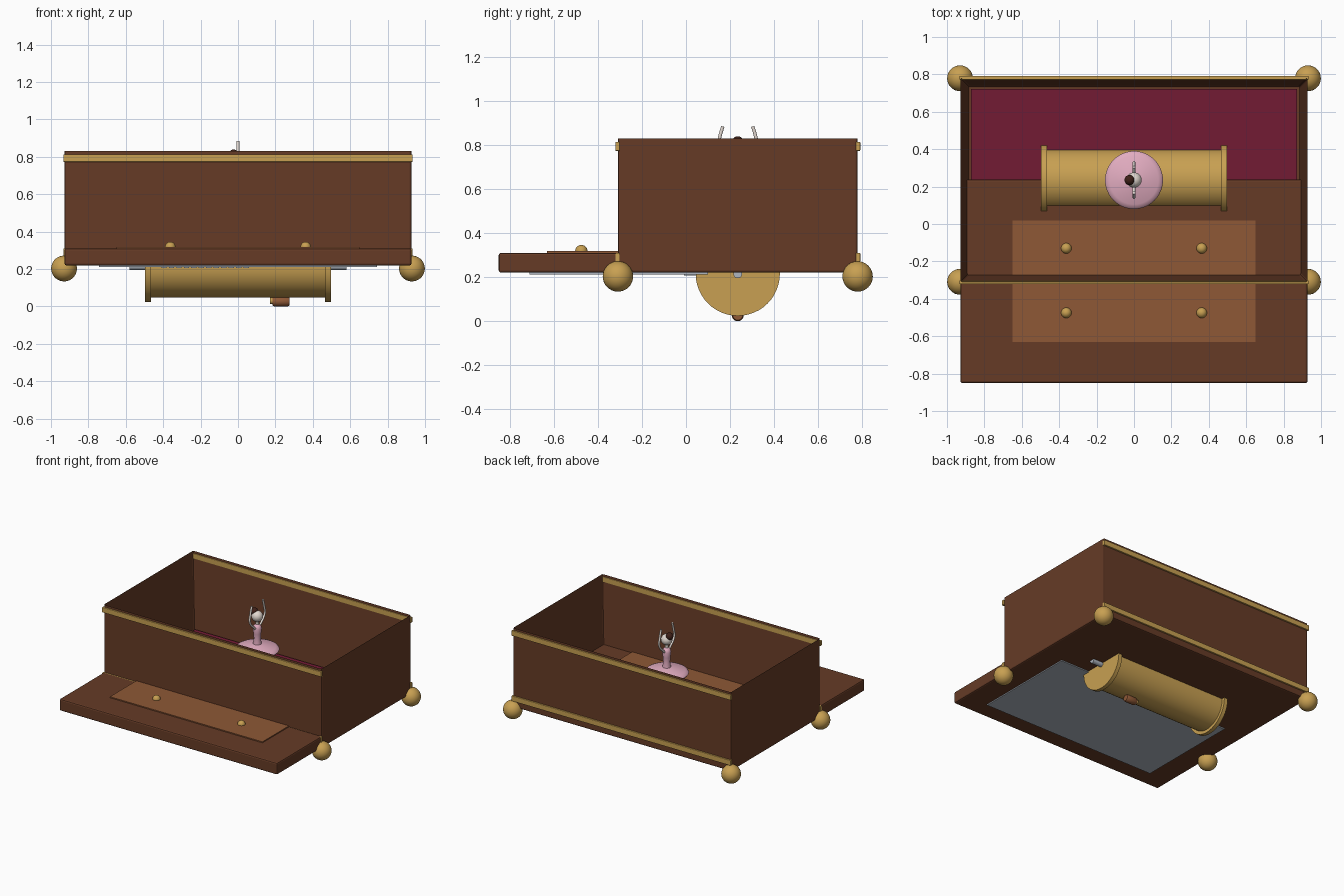
import bpy, bmesh, math
from mathutils import Vector

if "Cube" in bpy.data.objects:
    bpy.data.objects.remove(bpy.data.objects["Cube"])

CY = 0.235      # centre of box, drum and dancer in y
LY = -0.306     # centre of the lid slab in y


def srgb(c):
    c /= 255
    return c / 12.92 if c <= 0.04045 else ((c + 0.055) / 1.055) ** 2.4


def material(name, r, g, b):
    m = bpy.data.materials.new(name)
    m.diffuse_color = (srgb(r), srgb(g), srgb(b), 1)
    m.use_nodes = True
    m.node_tree.nodes["Principled BSDF"].inputs["Base Color"].default_value = m.diffuse_color
    return m


WOOD = material("wood", 102, 59, 38)
INLAY = material("inlay_wood", 142, 88, 54)
BRASS = material("brass", 200, 160, 82)
VELVET = material("velvet", 114, 27, 52)
STEEL = material("steel", 175, 182, 192)
PINK = material("pink", 226, 172, 192)
SKIN = material("porcelain", 226, 216, 208)
HAIR = material("hair", 62, 32, 24)


def finish(name, bm, mat, smooth=False, bevel=0):
    me = bpy.data.meshes.new(name)
    bmesh.ops.recalc_face_normals(bm, faces=bm.faces)
    bm.to_mesh(me)
    bm.free()
    ob = bpy.data.objects.new(name, me)
    bpy.context.collection.objects.link(ob)
    me.materials.append(mat)
    if bevel:
        mod = ob.modifiers.new("bevel", 'BEVEL')
        mod.width, mod.segments, mod.limit_method = bevel, 2, 'ANGLE'
    if smooth:
        bpy.ops.object.select_all(action='DESELECT')
        ob.select_set(True)
        bpy.context.view_layer.objects.active = ob
        bpy.ops.object.shade_smooth_by_angle(angle=math.radians(35))
    return ob


def box_bm(lo, hi):
    bm = bmesh.new()
    bmesh.ops.create_cube(bm, size=1)
    for v in bm.verts:
        v.co = [(l + h) / 2 + c * (h - l) for l, h, c in zip(lo, hi, v.co)]
    return bm


def box(name, lo, hi, mat, bevel=0):
    return finish(name, box_bm(lo, hi), mat, bevel=bevel)


def ball(name, co, r, mat, scale=(1, 1, 1)):
    bm = bmesh.new()
    bmesh.ops.create_uvsphere(bm, u_segments=32, v_segments=16, radius=r)
    for v in bm.verts:
        v.co = Vector(a * s for a, s in zip(v.co, scale)) + Vector(co)
    return finish(name, bm, mat, True)


def lathe(name, profile, co, mat, axis='Z', steps=48):
    """Spin (radius, height) points about the z or x axis."""
    bm = bmesh.new()
    vs = [bm.verts.new((r, 0, h)) for r, h in profile]
    es = [bm.edges.new(p) for p in zip(vs, vs[1:])]
    bmesh.ops.spin(bm, geom=vs + es, cent=(0, 0, 0), axis=(0, 0, 1),
                   angle=math.tau, steps=steps)
    bmesh.ops.remove_doubles(bm, verts=bm.verts, dist=1e-5)
    for v in bm.verts:
        x, y, z = v.co
        v.co = Vector((z, y, -x) if axis == 'X' else (x, y, z)) + Vector(co)
    return finish(name, bm, mat, True)


def rod(name, r, h0, h1, co, mat, axis='Z'):
    return lathe(name, [(0, h0), (r, h0), (r, h1), (0, h1)], co, mat, axis)


def tube(name, points, r, mat):
    cu = bpy.data.curves.new(name, 'CURVE')
    cu.dimensions = '3D'
    cu.bevel_depth, cu.bevel_resolution, cu.use_fill_caps = r, 3, True
    sp = cu.splines.new('BEZIER')
    sp.bezier_points.add(len(points) - 1)
    for bp, p in zip(sp.bezier_points, points):
        bp.co = p
        bp.handle_left_type = bp.handle_right_type = 'AUTO'
    cu.materials.append(mat)
    ob = bpy.data.objects.new(name, cu)
    bpy.context.collection.objects.link(ob)
    return ob


# Hollow case: inset the top face and push it down to the floor
bm = box_bm((-0.928, CY - 0.544, 0.22), (0.928, CY + 0.544, 0.836))
top = max(bm.faces, key=lambda f: f.calc_center_median().z)
bmesh.ops.inset_region(bm, faces=[top], thickness=0.057)
for v in top.verts:
    v.co.z = 0.24
finish("case", bm, WOOD, bevel=0.01)
box("velvet_lining", (-0.871, CY - 0.487, 0.235), (0.871, CY + 0.487, 0.26), VELVET)

# Lid slab with inlay, knobs and mirror
box("lid", (-0.928, LY - 0.544, 0.22), (0.928, LY + 0.544, 0.31), WOOD, 0.01)
box("lid_inlay", (-0.65, LY - 0.325, 0.30), (0.65, LY + 0.325, 0.318), INLAY)
box("lid_mirror", (-0.742, LY - 0.405, 0.212), (0.742, LY + 0.405, 0.223), STEEL)
for x in (-0.362, 0.362):
    for y in (-0.475, -0.13):
        ball("lid_knob", (x, y, 0.318), 0.028, BRASS)

# Brass trim on the front and back, ball feet on the corners
for s in (-1, 1):
    y = CY + s * 0.546
    for z in (0.29, 0.793):
        box("brass_trim", (-0.934, y - 0.01, z - 0.02), (0.934, y + 0.01, z + 0.02), BRASS, 0.003)
    for x in (-0.93, 0.93):
        ball("ball_foot", (x, CY + s * 0.544, 0.203), 0.069, BRASS)

# Drum with end flanges on a steel shaft
DRUM = (0, CY, 0.215)
rod("drum", 0.167, -0.48, 0.48, DRUM, BRASS, 'X')
rod("drum_shaft", 0.02, -0.58, 0.58, DRUM, STEEL, 'X')
for x in (-0.481, 0.481):
    rod("drum_flange", 0.191, x - 0.015, x + 0.015, DRUM, BRASS, 'X')

# Winding handle under the drum
rod("handle_pin", 0.017, 0.17, 0.19, (0, CY, 0.03), BRASS, 'X')
lathe("handle_grip", [(0, 0.185), (0.022, 0.185), (0.027, 0.195), (0.027, 0.265),
                      (0.022, 0.275), (0, 0.275)], (0, CY, 0.027), INLAY, 'X')

# Comb teeth
for i in range(12):
    x = -0.41 + i * 0.04
    box("comb_tooth", (x, -0.01, 0.207), (x + 0.028, 0.1, 0.22), STEEL)

# Dancer: legs, skirt, torso, head, hair and raised arms
rod("dancer_stand", 0.04, 0.37, 0.39, (0, CY, 0), BRASS)
for s in (-1, 1):
    tube("dancer_leg", [(0, CY + s * 0.012, 0.385), (0, CY + s * 0.018, 0.46),
                        (0, CY + s * 0.018, 0.56)], 0.011, SKIN)
lathe("dancer_skirt", [(0, 0.575), (0.03, 0.573), (0.08, 0.56), (0.13, 0.548), (0.148, 0.54),
                       (0.155, 0.53), (0.148, 0.52), (0.125, 0.518), (0, 0.525)],
      (0, CY, 0), PINK)
lathe("dancer_torso", [(0, 0.55), (0.032, 0.56), (0.024, 0.61), (0.027, 0.65), (0.032, 0.69),
                       (0.026, 0.71), (0.012, 0.722), (0, 0.724)], (0, CY, 0), PINK)
rod("dancer_neck", 0.012, 0.71, 0.76, (0, CY, 0), SKIN)
ball("dancer_head", (0, CY, 0.782), 0.041, SKIN)
ball("dancer_hair", (-0.024, CY, 0.812), 0.027, HAIR)
for s in (-1, 1):
    tube("dancer_arm", [(0, CY + s * 0.028, 0.695), (0, CY + s * 0.091, 0.77),
                        (0, CY + s * 0.083, 0.83), (0, CY + s * 0.068, 0.884)], 0.008, SKIN)
